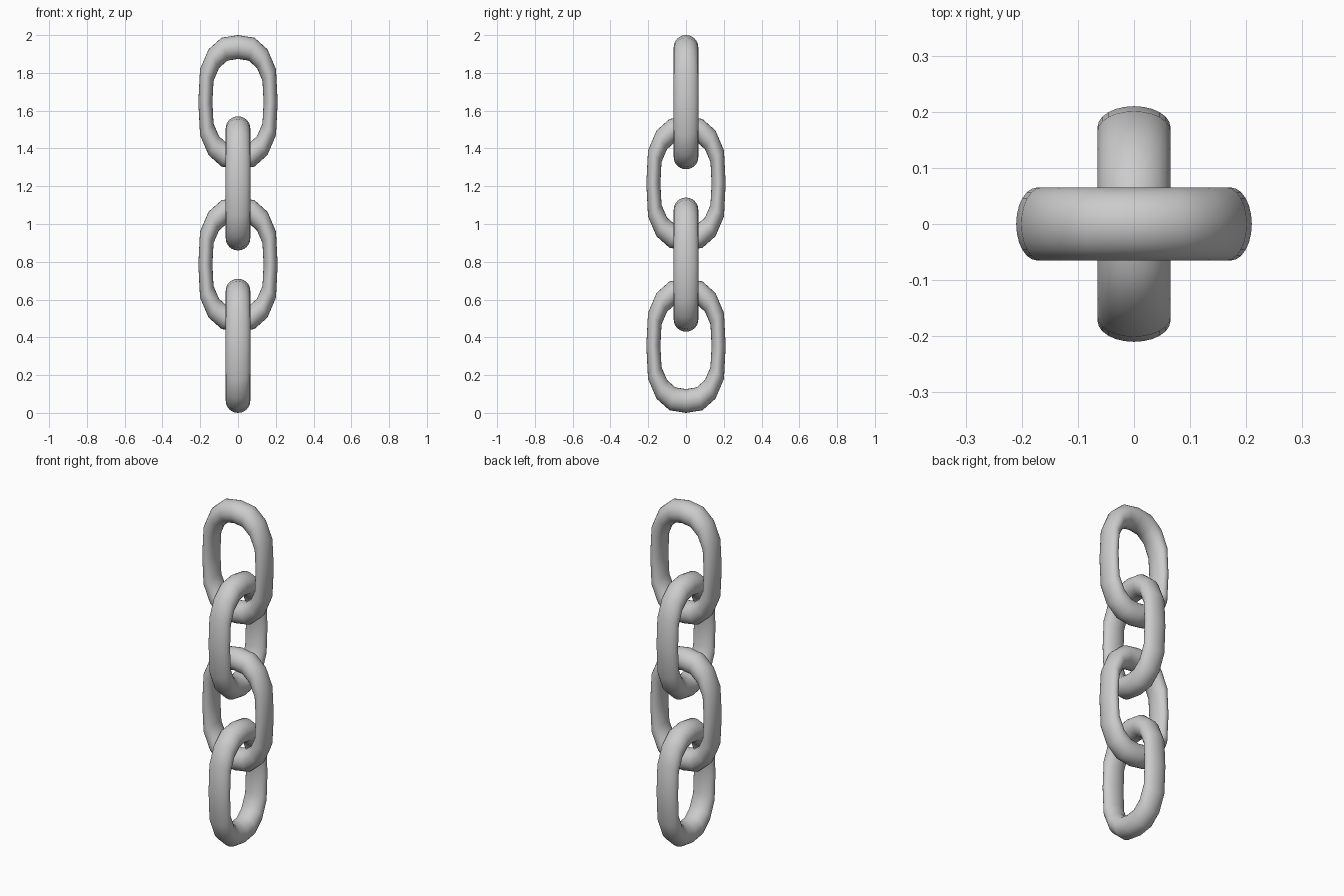
import bpy, bmesh
from math import sin, cos, pi, radians

if "Cube" in bpy.data.objects:
    bpy.data.objects.remove(bpy.data.objects["Cube"])

# outer outline of one quarter of a link: (half width, height from link centre)
QUARTER = [(0.21, 0.0), (0.201, 0.175), (0.156, 0.28), (0.087, 0.341), (0.0, 0.355)]
SIDES = 24          # segments around the bar
DEPTH = 0.065       # half thickness of the bar
RATIO = 0.645       # inner outline relative to outer outline


def outline():
    q = QUARTER
    pts = q[:-1]
    pts = pts + [(-x, z) for x, z in reversed(q[1:])]
    return pts + [(-x, -z) for x, z in pts]


def make_link(name, z_centre, turned):
    bm = bmesh.new()
    mid, half = (1 + RATIO) / 2, (1 - RATIO) / 2
    rings = []
    for px, pz in outline():
        ring = []
        for i in range(SIDES):
            a = 2 * pi * i / SIDES
            s = mid + half * cos(a)
            u, v = px * s, DEPTH * sin(a)
            co = (-v, u, pz * s) if turned else (u, v, pz * s)
            ring.append(bm.verts.new(co))
        rings.append(ring)
    n = len(rings)
    for j in range(n):
        a, b = rings[j], rings[(j + 1) % n]
        for i in range(SIDES):
            k = (i + 1) % SIDES
            bm.faces.new((a[i], b[i], b[k], a[k])).smooth = True
    bmesh.ops.recalc_face_normals(bm, faces=bm.faces)
    mesh = bpy.data.meshes.new(name)
    bm.to_mesh(mesh)
    bm.free()
    obj = bpy.data.objects.new(name, mesh)
    obj.location.z = z_centre
    bpy.context.collection.objects.link(obj)


# four interlocked links, alternating by a quarter turn
for i in range(4):
    make_link(f"chain_link_{i + 1}", 0.355 + 0.43 * i, i % 2 == 0)
